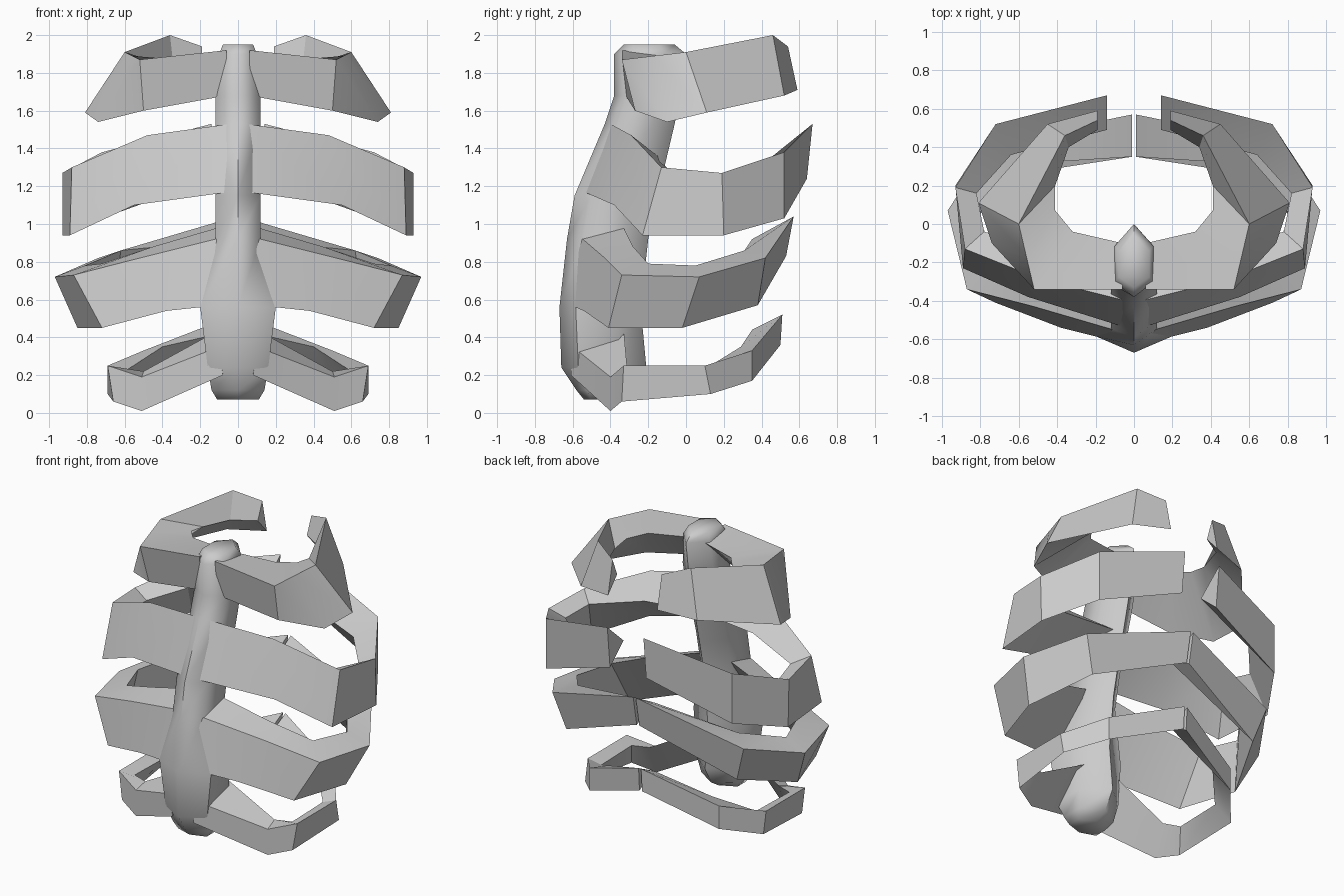
import bpy
import bmesh
import math

default_cube = bpy.data.objects.get("Cube")
if default_cube:
    bpy.data.objects.remove(default_cube, do_unlink=True)

# One plain bone grey for everything
bone = bpy.data.materials.new("bone_grey")
bone.use_nodes = True
colour = (0.6, 0.6, 0.6, 1)
bone.diffuse_color = colour
bone.node_tree.nodes["Principled BSDF"].inputs["Base Color"].default_value = colour


def loft(name, sections, smooth_angle, mirrored=False):
    """Skin a row of closed cross-sections and cap both ends."""
    bm = bmesh.new()
    rings = [[bm.verts.new(point) for point in section] for section in sections]
    count = len(rings[0])
    for ring, following in zip(rings, rings[1:]):
        for i in range(count):
            j = (i + 1) % count
            bm.faces.new((ring[i], ring[j], following[j], following[i]))
    bm.faces.new(rings[0])
    bm.faces.new(rings[-1])
    bmesh.ops.recalc_face_normals(bm, faces=bm.faces)
    mesh = bpy.data.meshes.new(name)
    bm.to_mesh(mesh)
    bm.free()
    mesh.materials.append(bone)
    obj = bpy.data.objects.new(name, mesh)
    bpy.context.collection.objects.link(obj)
    if mirrored:
        mirror = obj.modifiers.new("left_right_mirror", "MIRROR")
        mirror.use_axis[0] = True
        mirror.use_mirror_merge = False
    bpy.ops.object.select_all(action="DESELECT")
    obj.select_set(True)
    bpy.context.view_layer.objects.active = obj
    bpy.ops.object.shade_smooth_by_angle(angle=math.radians(smooth_angle))
    return obj


def breastbone_section(z, front, back, half_width):
    """Six-sided section with a ridge at the front and the back."""
    depth = back - front
    near, far = front + depth * 0.2, front + depth * 0.7
    return [(0, front, z), (half_width, near, z), (half_width, far, z),
            (0, back, z), (-half_width, far, z), (-half_width, near, z)]


# Breastbone: height, front, back, half width
breastbone_rows = [
    (.07, -.54, -.36, .11), (.12, -.58, -.28, .14), (.24, -.66, -.21, .16),
    (.56, -.67, -.24, .2), (.92, -.63, -.2, .12), (1.15, -.59, -.15, .12),
    (1.53, -.43, -.06, .12), (1.68, -.38, -.03, .12),
    (1.9, -.38, 0, .1), (1.95, -.33, -.06, .08),
]
loft("breastbone", [breastbone_section(*row) for row in breastbone_rows], 60)


def rib_pair(name, upper, lower, inner):
    """Triangular rib from upper edge, lower edge and inner ridge."""
    loft(name, list(zip(upper, lower, inner)), 28, mirrored=True)


# Top ribs, with a broad shelf facing inwards
rib_pair(
    "top_ribs",
    upper=[(.06, -.34, 1.92), (.52, -.34, 1.87), (.56, -.17, 1.89),
           (.6, 0, 1.91), (.36, .46, 2), (.19, .54, 1.94)],
    lower=[(.06, -.32, 1.68), (.5, -.27, 1.6), (.74, -.1, 1.54),
           (.81, .11, 1.59), (.45, .52, 1.68), (.19, .59, 1.71)],
    inner=[(.06, -.1, 1.89), (.32, -.04, 1.87), (.41, .07, 1.85),
           (.41, .2, 1.83), (.34, .4, 1.82), (.19, .49, 1.82)])

# Second ribs, wide and deep
rib_pair(
    "second_ribs",
    upper=[(.04, -.4, 1.53), (.48, -.29, 1.47), (.88, -.13, 1.3),
           (.93, .19, 1.27), (.72, .52, 1.38), (.14, .67, 1.53)],
    lower=[(.04, -.54, 1.17), (.55, -.38, 1.1), (.89, -.23, .94),
           (.93, .2, .94), (.72, .52, 1.03), (.14, .64, 1.24)],
    inner=[(.04, -.15, 1.36), (.42, -.14, 1.33), (.78, -.04, 1.25),
           (.82, .16, 1.22), (.64, .36, 1.28), (.14, .49, 1.37)])

# Third ribs, the widest pair, nearly meeting at the back
rib_pair(
    "third_ribs",
    upper=[(.04, -.57, .94), (.52, -.43, .82), (.87, -.34, .73),
           (.97, .07, .72), (.74, .42, .82), (.01, .57, 1.04)],
    lower=[(.1, -.61, .57), (.38, -.54, .54), (.72, -.41, .45),
           (.85, -.02, .45), (.66, .38, .57), (.01, .53, .83)],
    inner=[(.04, -.34, 1), (.45, -.28, .88), (.72, -.2, .79),
           (.81, .05, .78), (.62, .31, .86), (.01, .35, .92)])

# Bottom ribs, slim and dipping at the front corner
rib_pair(
    "bottom_ribs",
    upper=[(.1, -.6, .35), (.51, -.4, .19), (.69, -.33, .25),
           (.69, .1, .25), (.5, .35, .33), (.01, .51, .52)],
    lower=[(.08, -.61, .2), (.51, -.4, .01), (.66, -.34, .06),
           (.69, .13, .1), (.5, .35, .17), (.01, .5, .36)],
    inner=[(.1, -.33, .44), (.5, -.31, .22), (.61, -.27, .22),
           (.6, .08, .22), (.4, .29, .35), (.01, .35, .44)])
